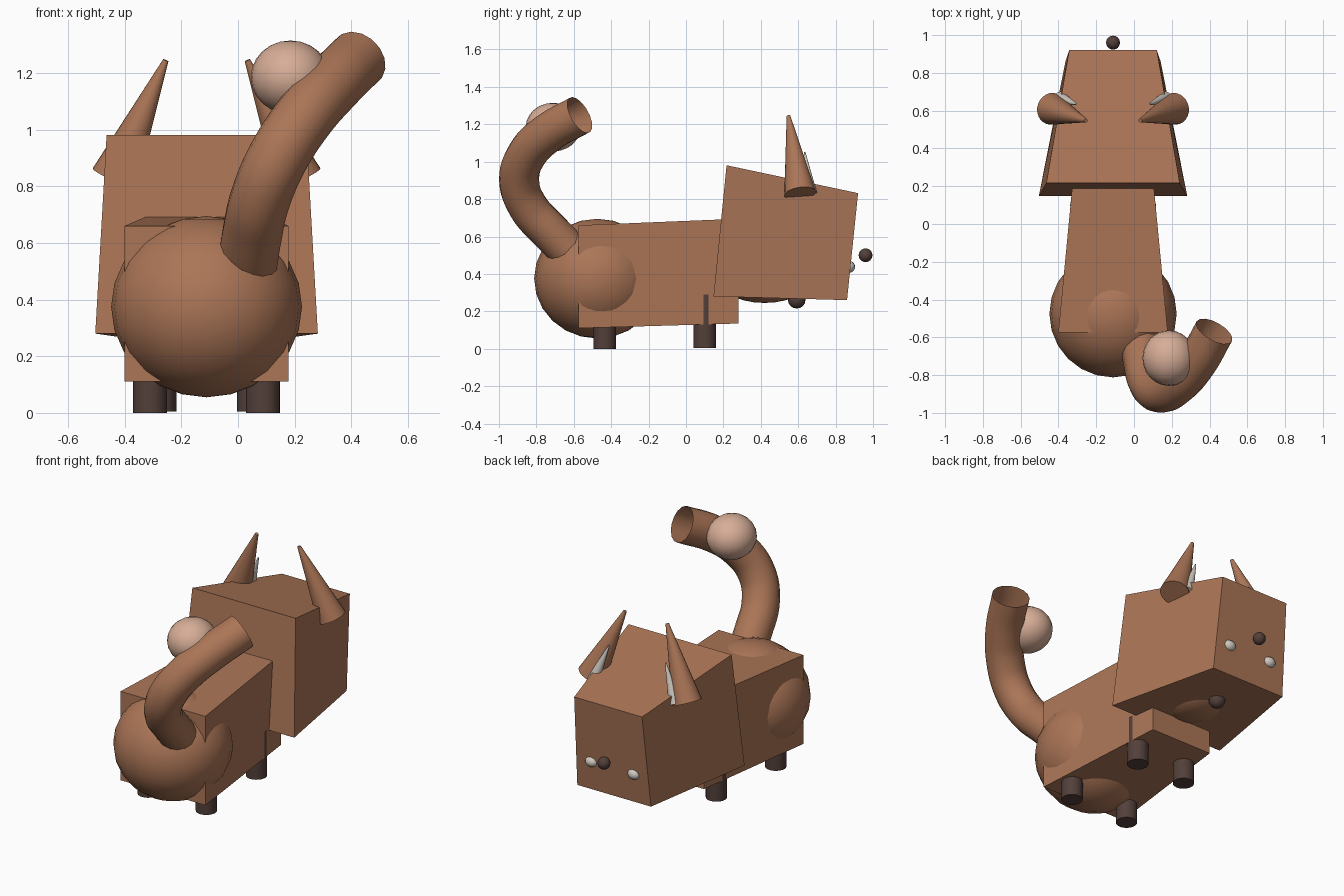
import bpy
import bmesh
from mathutils import Vector

cube = bpy.data.objects.get("Cube")
if cube:
    bpy.data.objects.remove(cube, do_unlink=True)

MID = -0.111  # x of the model's symmetry plane


def material(name, rgb):
    mat = bpy.data.materials.new(name)
    mat.use_nodes = True
    mat.diffuse_color = (*rgb, 1)
    mat.node_tree.nodes["Principled BSDF"].inputs["Base Color"].default_value = (*rgb, 1)
    return mat


brown = material("warm_brown", (0.41, 0.18, 0.095))
dark = material("dark_brown", (0.085, 0.05, 0.042))
pink = material("pale_pink", (0.68, 0.42, 0.31))
grey = material("light_grey", (0.62, 0.58, 0.53))


def finish(name, mat, smooth=True):
    obj = bpy.context.object
    obj.name = name
    obj.data.materials.append(mat)
    if smooth:
        bpy.ops.object.shade_smooth_by_angle()
    return obj


def ball(name, loc, size, mat, segments=24):
    bpy.ops.mesh.primitive_uv_sphere_add(segments=segments, ring_count=segments // 2, radius=1, location=loc)
    bpy.context.object.scale = size
    bpy.ops.object.transform_apply(location=False, rotation=False, scale=True)
    return finish(name, mat)


def cone(name, base, tip, r1, r2, mat):
    base, tip = Vector(base), Vector(tip)
    axis = tip - base
    bpy.ops.mesh.primitive_cone_add(vertices=24, radius1=r1, radius2=r2, depth=axis.length,
                                    location=(base + tip) / 2,
                                    rotation=axis.to_track_quat("Z", "Y").to_euler())
    return finish(name, mat)


def tapered_box(name, corners, mat):
    """Box from four (y, z, half width) corners of its side outline."""
    bm = bmesh.new()
    rings = [[bm.verts.new((MID + s * w, y, z)) for y, z, w in corners] for s in (-1, 1)]
    bm.faces.new(rings[0])
    bm.faces.new(rings[1])
    for i in range(4):
        j = (i + 1) % 4
        bm.faces.new((rings[0][i], rings[0][j], rings[1][j], rings[1][i]))
    bmesh.ops.recalc_face_normals(bm, faces=bm.faces)
    mesh = bpy.data.meshes.new(name)
    bm.to_mesh(mesh)
    bm.free()
    mesh.materials.append(mat)
    bpy.context.collection.objects.link(bpy.data.objects.new(name, mesh))


# Body, head and round rump
tapered_box("body", [(-0.575, 0.11, 0.29), (0.28, 0.135, 0.208),
                     (0.28, 0.695, 0.208), (-0.575, 0.66, 0.29)], brown)
tapered_box("head", [(0.147, 0.28, 0.393), (0.861, 0.26, 0.252),
                     (0.92, 0.832, 0.232), (0.217, 0.981, 0.353)], brown)
ball("rump", (MID, -0.475, 0.375), (0.337, 0.337, 0.32), brown)

# Paired parts: legs, horns, ear spikes and eyes
for side, s in (("right", -1), ("left", 1)):
    cone("front_leg_" + side, (MID + s * 0.199, -0.435, 0), (MID + s * 0.199, -0.435, 0.29), 0.06, 0.06, dark)
    cone("back_leg_" + side, (MID + s * 0.167, 0.1, 0.005), (MID + s * 0.167, 0.1, 0.29), 0.06, 0.06, dark)
    cone("horn_" + side, (MID + s * 0.324, 0.61, 0.83), (MID + s * 0.144, 0.548, 1.245), 0.085, 0.01, brown)
    cone("ear_spike_" + side, (MID + s * 0.279, 0.665, 0.83), (MID + s * 0.194, 0.635, 1.05), 0.036, 0.004, grey)
    ball("eye_" + side, (MID + s * 0.145, 0.872, 0.438), (0.04, 0.032, 0.032), grey, 16)

# Nose, jaw and chin
ball("nose", (MID, 0.96, 0.5), (0.037, 0.037, 0.037), dark, 16)
ball("jaw", (MID, 0.42, 0.345), (0.17, 0.22, 0.1), brown)
ball("chin_ball", (MID, 0.592, 0.262), (0.047, 0.047, 0.047), dark, 16)

# Hollow tail swept along a curve
path = [(0.03, -0.6, 0.5), (0.05, -0.73, 0.63), (0.08, -0.845, 0.76), (0.14, -0.892, 0.9),
        (0.23, -0.85, 1.04), (0.33, -0.735, 1.155), (0.425, -0.568, 1.25)]
curve = bpy.data.curves.new("tail", "CURVE")
curve.dimensions = "3D"
curve.bevel_depth = 0.107
curve.bevel_resolution = 6
curve.resolution_u = 6
spline = curve.splines.new("BEZIER")
spline.bezier_points.add(len(path) - 1)
for point, co in zip(spline.bezier_points, path):
    point.co = co
    point.handle_left_type = point.handle_right_type = "AUTO"
curve.materials.append(brown)
bpy.context.collection.objects.link(bpy.data.objects.new("tail", curve))

# Pale ball resting against the tail
ball("tail_ball", (0.185, -0.71, 1.185), (0.14, 0.147, 0.13), pink)
